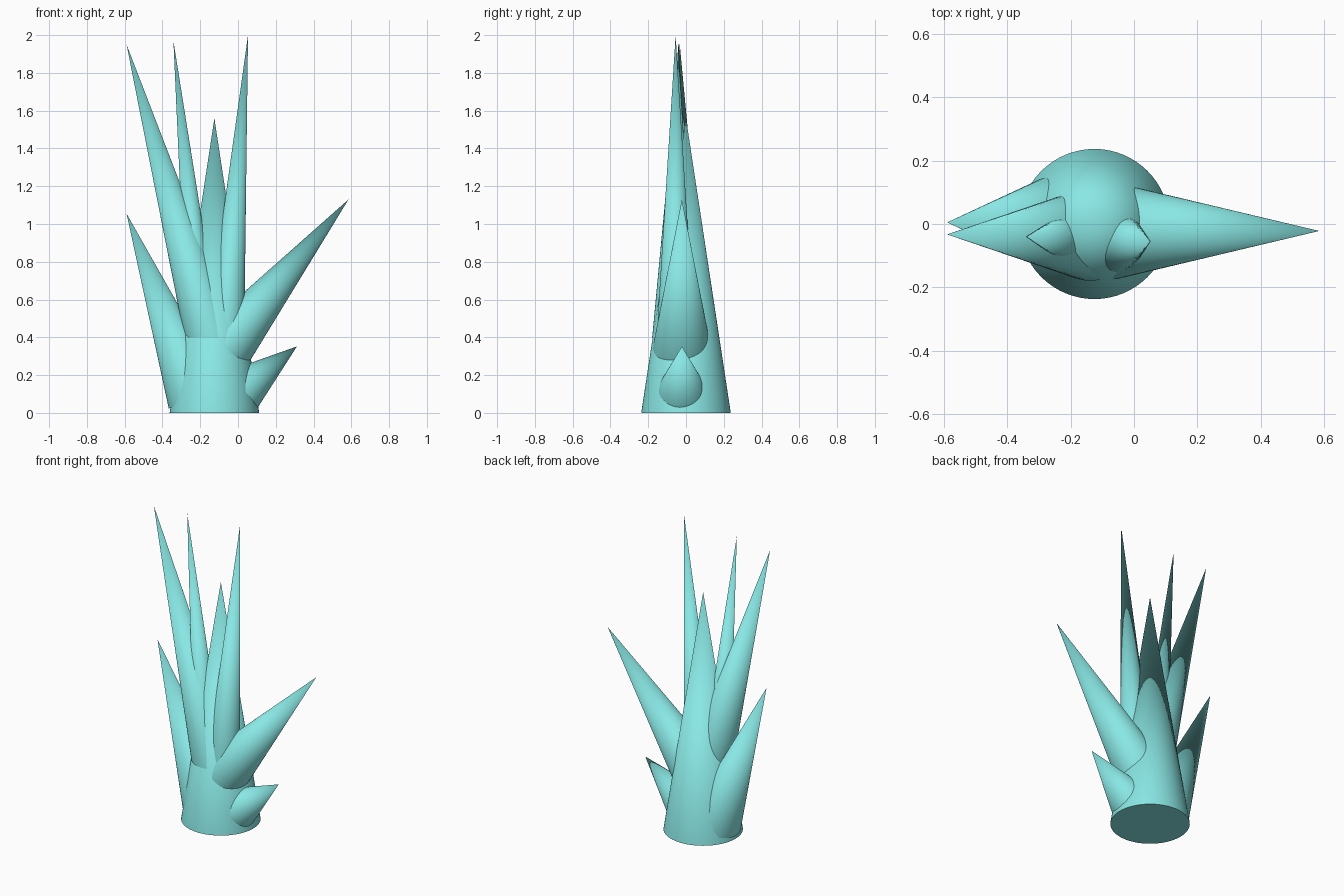
import bpy, bmesh
from mathutils import Vector

if "Cube" in bpy.data.objects:
    bpy.data.objects.remove(bpy.data.objects["Cube"])

SIDES = 64

mat = bpy.data.materials.new("aqua_crystal")
mat.diffuse_color = (0.25, 0.8, 0.78, 1)
mat.use_nodes = True
mat.node_tree.nodes["Principled BSDF"].inputs["Base Color"].default_value = mat.diffuse_color


def spike(name, base, tip, radius, level_base=False):
    """Cone from base centre to tip; a level base stays horizontal (sheared cone)."""
    base, tip = Vector(base), Vector(tip)
    axis = Vector((0, 0, 1)) if level_base else (tip - base).normalized()
    turn = Vector((0, 0, 1)).rotation_difference(axis)
    bm = bmesh.new()
    disc = bmesh.ops.create_circle(bm, cap_ends=True, segments=SIDES, radius=radius)
    rim = disc["verts"]
    cap = bm.faces[:][0]
    for v in rim:
        v.co = turn @ v.co + base
        v.co.z = max(v.co.z, 0)
    rim_edges = list(bm.edges)
    apex = bm.verts.new(tip)
    for e in rim_edges:
        bm.faces.new((e.verts[0], e.verts[1], apex)).smooth = True
    bmesh.ops.recalc_face_normals(bm, faces=bm.faces)
    cap.smooth = False
    for e in rim_edges:
        e.smooth = False
    mesh = bpy.data.meshes.new(name)
    bm.to_mesh(mesh)
    bm.free()
    mesh.materials.append(mat)
    obj = bpy.data.objects.new(name, mesh)
    bpy.context.collection.objects.link(obj)
    return obj


# Upright core that all the other spikes grow out of
spike("core_spike", (-0.125, 0, 0), (-0.125, 0, 1.56), 0.237, True)

# Tall spikes
spike("tall_left_spike", (-0.138, -0.033, 0.40), (-0.59, -0.033, 1.95), 0.146, True)
spike("tall_middle_spike", (-0.182, -0.044, 0.40), (-0.342, -0.04, 1.97), 0.089)
spike("tall_right_spike", (-0.068, -0.055, 0.40), (0.053, -0.055, 2.0), 0.101)

# Low side spikes
spike("low_left_spike", (-0.218, 0.005, 0.08), (-0.59, 0.005, 1.055), 0.159)
spike("leaning_right_spike", (-0.07, -0.022, 0.347), (0.585, -0.022, 1.13), 0.153)
spike("small_right_spike", (0.028, -0.022, 0.126), (0.312, -0.022, 0.352), 0.124)
